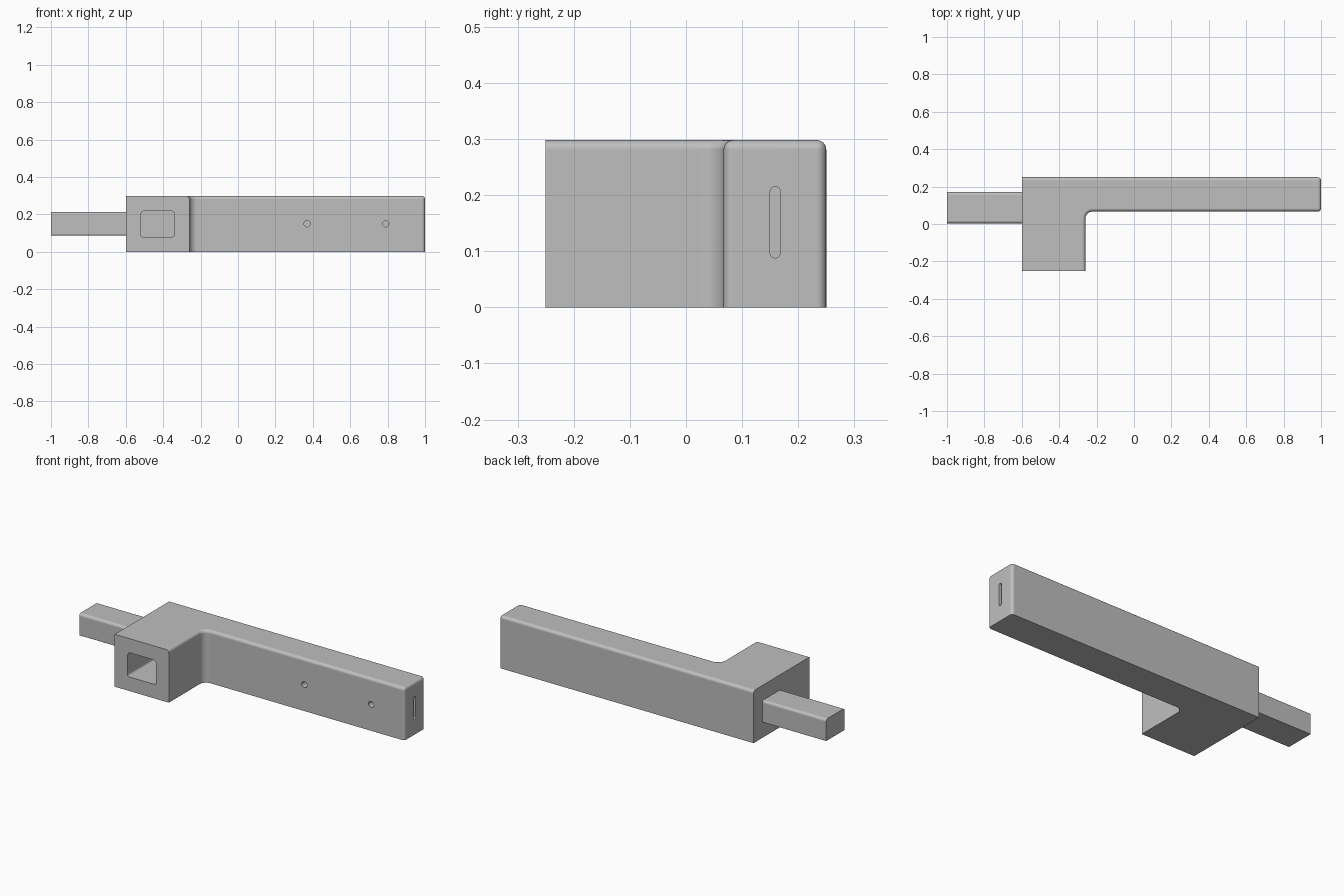
import bpy, bmesh, math
from mathutils import Vector

cube = bpy.data.objects.get("Cube")
if cube:
    bpy.data.objects.remove(cube, do_unlink=True)

grey = bpy.data.materials.new("plain_grey")
grey.use_nodes = True
colour = (0.52, 0.52, 0.52, 1)
grey.diffuse_color = colour
grey.node_tree.nodes["Principled BSDF"].inputs["Base Color"].default_value = colour


def arc(cx, cy, r, start, end, steps=8):
    """Points on an arc, angles in degrees."""
    angles = [math.radians(start + (end - start) * i / steps) for i in range(steps + 1)]
    return [(cx + r * math.cos(a), cy + r * math.sin(a)) for a in angles]


def rounded_rect(u0, u1, v0, v1, top, bottom):
    """Rectangle outline with separate top and bottom corner radii."""
    return (arc(u1 - top, v1 - top, top, 0, 90)
            + arc(u0 + top, v1 - top, top, 90, 180)
            + arc(u0 + bottom, v0 + bottom, bottom, 180, 270)
            + arc(u1 - bottom, v0 + bottom, bottom, 270, 360))


def prism(name, points, sweep, edge_rule=None, radius=0):
    """Sweep an outline into a solid, optionally rounding chosen edges."""
    bm = bmesh.new()
    face = bm.faces.new([bm.verts.new(p) for p in points])
    ext = bmesh.ops.extrude_face_region(bm, geom=[face], use_keep_orig=True)
    moved = [g for g in ext["geom"] if isinstance(g, bmesh.types.BMVert)]
    bmesh.ops.translate(bm, verts=moved, vec=Vector(sweep))
    bmesh.ops.remove_doubles(bm, verts=bm.verts, dist=1e-5)
    bmesh.ops.recalc_face_normals(bm, faces=bm.faces)
    if edge_rule:
        bmesh.ops.bevel(bm, geom=[e for e in bm.edges if edge_rule(e)], offset=radius,
                        segments=6, profile=0.5, affect="EDGES", clamp_overlap=False)
    mesh = bpy.data.meshes.new(name)
    bm.to_mesh(mesh)
    bm.free()
    mesh.materials.append(grey)
    obj = bpy.data.objects.new(name, mesh)
    bpy.context.collection.objects.link(obj)
    return obj


def activate(obj):
    bpy.ops.object.select_all(action="DESELECT")
    obj.select_set(True)
    bpy.context.view_layer.objects.active = obj


def cut(target, cutter):
    mod = target.modifiers.new("cut", "BOOLEAN")
    mod.operation = "DIFFERENCE"
    mod.solver = "EXACT"
    mod.object = cutter
    activate(target)
    bpy.ops.object.modifier_apply(modifier=mod.name)
    bpy.data.objects.remove(cutter, do_unlink=True)


# Main dimensions
left, inner, right = -0.6, -0.26, 1.0
front, arm_front, back = -0.25, 0.067, 0.25
height, fillet = 0.298, 0.04


def soft_edge(edge):
    """Top rim except the block's front and outer side, plus the arm end's uprights."""
    a, b = (v.co for v in edge.verts)
    mid = (a + b) / 2
    if min(a.z, b.z) > height - 0.001:
        return mid.x > left + 0.001 and mid.y > front + 0.001
    return abs(a.z - b.z) > 0.1 and mid.x > right - 0.001


# L-shaped body: block and long arm with a filleted inner corner
outline = [(left, front), (inner, front)]
outline += arc(inner + fillet, arm_front - fillet, fillet, 180, 90)
outline += [(right, arm_front), (right, back), (left, back)]
body = prism("block_and_arm", [(x, y, 0) for x, y in outline], (0, 0, height),
             soft_edge, 0.017)

# Socket in the block's front
socket = rounded_rect(-0.52, -0.34, 0.08, 0.218, 0.02, 0.012)
cut(body, prism("socket_cutter", [(x, front - 0.05, z) for x, z in socket], (0, 0.45, 0)))

# Round holes in the arm's front
for hole_x in (0.37, 0.79):
    ring = arc(hole_x, 0.15, 0.017, 0, 360, 24)[:-1]
    cut(body, prism("hole_cutter", [(x, arm_front - 0.02, z) for x, z in ring], (0, 0.08, 0)))

# Narrow slot in the arm's end
slot = rounded_rect(0.15, 0.168, 0.088, 0.215, 0.0089, 0.0089)
cut(body, prism("slot_cutter", [(right + 0.02, y, z) for y, z in slot], (-0.07, 0, 0)))

# Square peg on the block's outer side
peg_outline = rounded_rect(0.003, 0.17, 0.088, 0.212, 0.015, 0.002)
peg = prism("peg", [(-1, y, z) for y, z in peg_outline], (0.4, 0, 0))

# Smooth rounds, crisp corners
for part in (body, peg):
    activate(part)
    bpy.ops.object.shade_smooth_by_angle(angle=math.radians(35))
    weighted = part.modifiers.new("flat_normals", "WEIGHTED_NORMAL")
    weighted.keep_sharp = True
